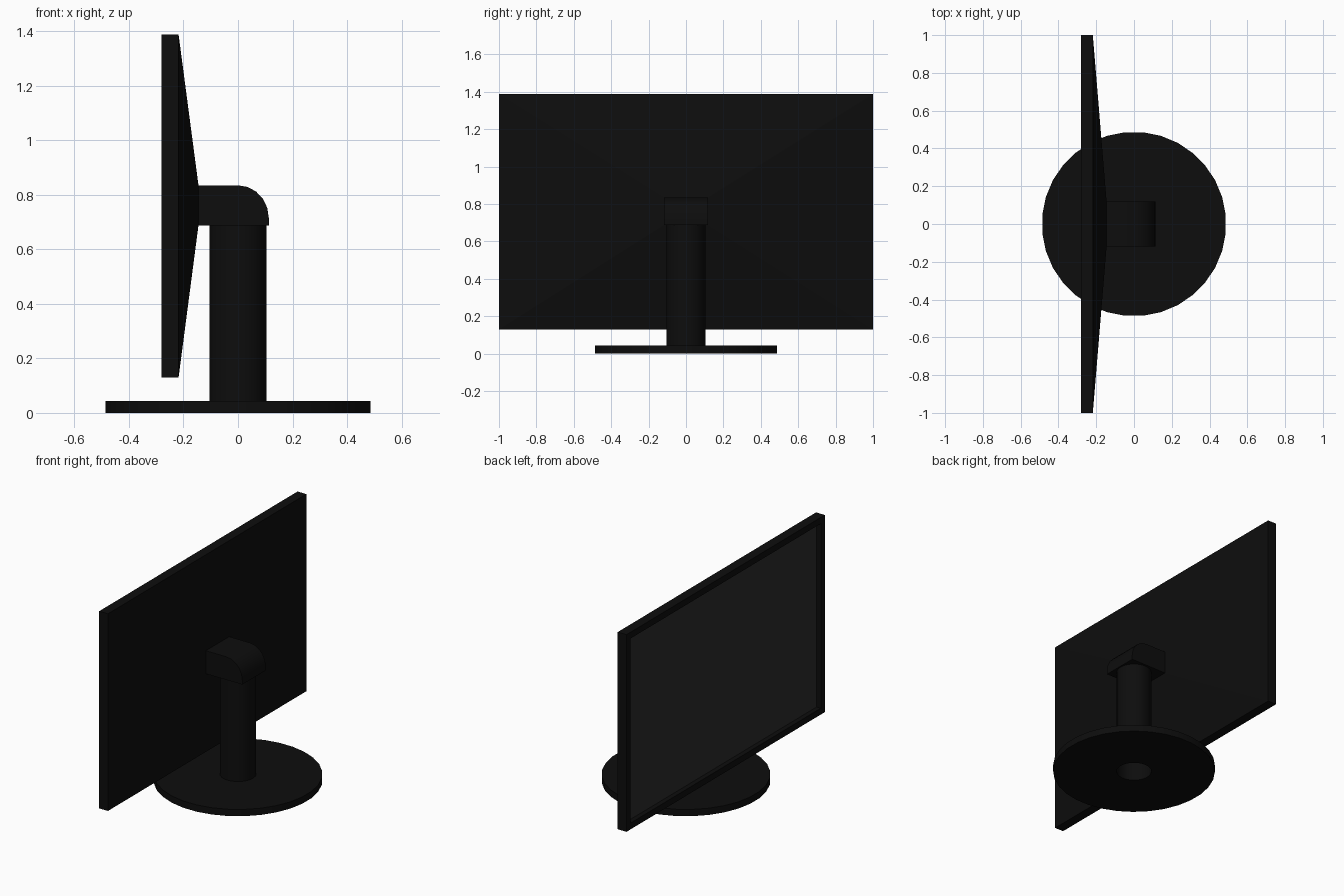
import bpy, bmesh, math
from mathutils import Vector

if "Cube" in bpy.data.objects:
    bpy.data.objects.remove(bpy.data.objects["Cube"])


def material(name, v):
    m = bpy.data.materials.new(name)
    m.diffuse_color = (v, v, v, 1)
    m.use_nodes = True
    m.node_tree.nodes["Principled BSDF"].inputs["Base Color"].default_value = m.diffuse_color
    return m


BLACK = material("black_plastic", 0.004)
GLASS = material("dark_screen", 0.024)


def add(name, bm, mats, smooth=False):
    me = bpy.data.meshes.new(name)
    bm.to_mesh(me)
    bm.free()
    for m in mats:
        me.materials.append(m)
    ob = bpy.data.objects.new(name, me)
    bpy.context.collection.objects.link(ob)
    if smooth:
        bpy.ops.object.select_all(action='DESELECT')
        ob.select_set(True)
        bpy.context.view_layer.objects.active = ob
        bpy.ops.object.shade_smooth_by_angle(angle=math.radians(35))
    return ob


def lathe(name, profile, sides=32):
    bm = bmesh.new()
    rings = [[bm.verts.new((r * math.cos(2 * math.pi * (i + 0.5) / sides),
                            r * math.sin(2 * math.pi * (i + 0.5) / sides), z))
              for i in range(sides)] for r, z in profile]
    for a, b in zip(rings, rings[1:]):
        for i in range(sides):
            j = (i + 1) % sides
            bm.faces.new((a[i], a[j], b[j], b[i]))
    return add(name, bm, [BLACK], True)


# round base (open in the middle) and hollow post
lathe("base", [(0.105, 0), (0.488, 0), (0.488, 0.043), (0.105, 0.043)][::-1][::-1])
lathe("post", [(0.105, 0), (0.105, 0.70)])

# mounting head: side profile with a rounded rear corner, extruded across y
X0, Z0, Z1, W = -0.145, 0.688, 0.835, 0.118
profile = [(X0, Z0), (0.113, Z0)]
profile += [(0.113 * math.cos(a), 0.715 + 0.12 * math.sin(a))
            for a in (math.radians(18 * k) for k in range(6))]
profile.append((X0, Z1))
bm = bmesh.new()
face = bm.faces.new([bm.verts.new((x, W, z)) for x, z in profile])
ext = bmesh.ops.extrude_face_region(bm, geom=[face])
bmesh.ops.translate(bm, vec=(0, -2 * W, 0),
                    verts=[v for v in ext["geom"] if isinstance(v, bmesh.types.BMVert)])
bmesh.ops.recalc_face_normals(bm, faces=bm.faces)
add("mounting_head", bm, [BLACK], True)

# monitor housing: stacked rectangles (x, half width, bottom, top)
# from recessed screen, bezel, rim, to the tapered back
B, T, BEZEL = 0.13, 1.388, 0.04
sections = [(-0.25, 1 - BEZEL, B + BEZEL, T - BEZEL),
            (-0.28, 1 - BEZEL, B + BEZEL, T - BEZEL),
            (-0.28, 1, B, T),
            (-0.218, 1, B, T),
            (X0, W, Z0, Z1)]
bm = bmesh.new()
loops = [[bm.verts.new((x, y, z)) for y, z in ((-w, b), (w, b), (w, t), (-w, t))]
         for x, w, b, t in sections]
for a, b in zip(loops, loops[1:]):
    for i in range(4):
        j = (i + 1) % 4
        bm.faces.new((a[i], a[j], b[j], b[i]))
screen = bm.faces.new(loops[0])
screen.material_index = 1
bm.faces.new(loops[-1])
bmesh.ops.recalc_face_normals(bm, faces=bm.faces)
add("monitor_housing", bm, [BLACK, GLASS])
